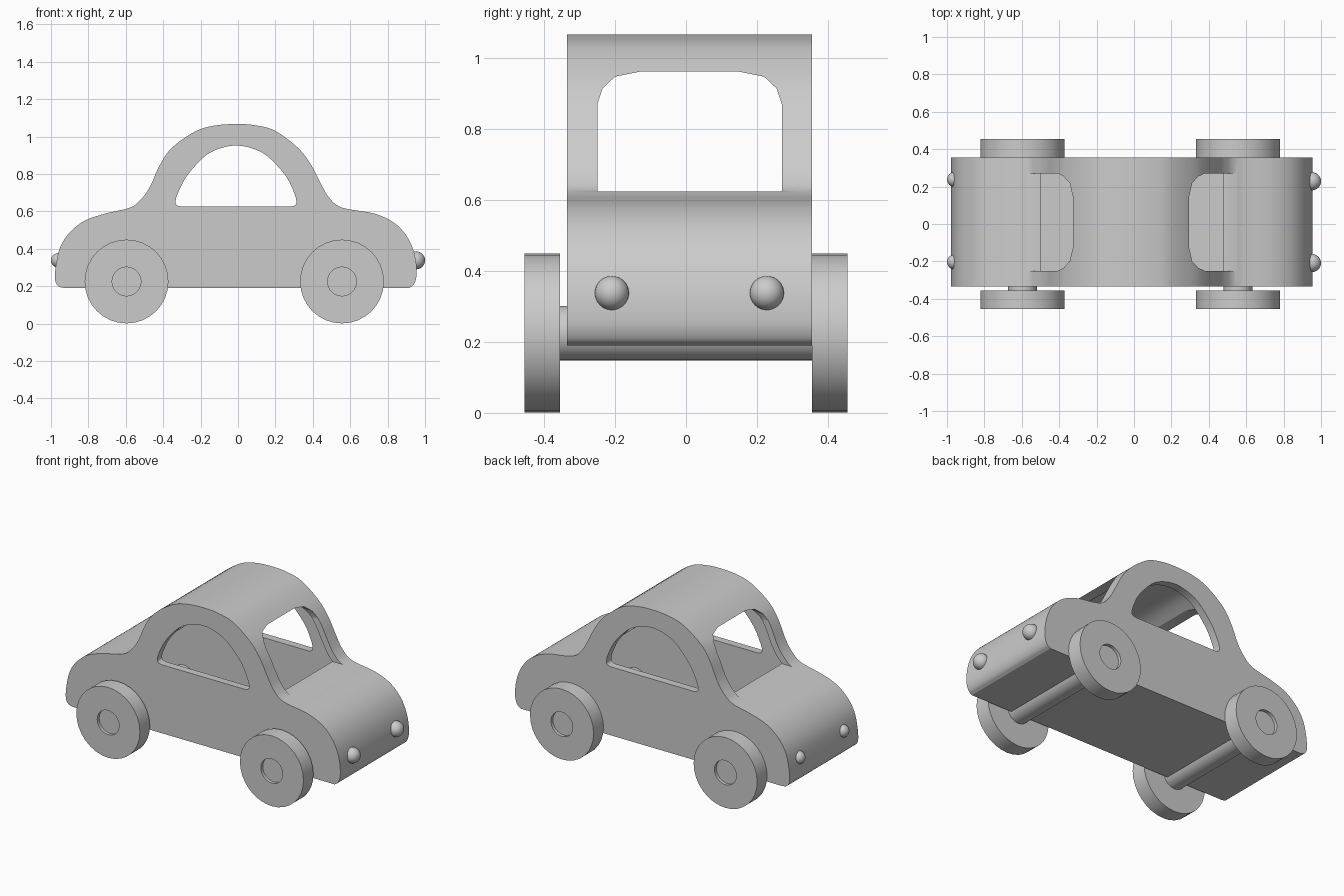
import bpy, bmesh, math
from mathutils import Vector

if "Cube" in bpy.data.objects:
    bpy.data.objects.remove(bpy.data.objects["Cube"])


def smooth_curve(pts, steps=5):
    """Catmull-Rom through an open list of 2D points."""
    p = [Vector(q) for q in pts]
    p = [2 * p[0] - p[1]] + p + [2 * p[-1] - p[-2]]
    out = []
    for i in range(1, len(p) - 2):
        a, b, c, d = p[i - 1:i + 3]
        for k in range(steps):
            t = k / steps
            out.append(0.5 * (2 * b + (c - a) * t + (2 * a - 5 * b + 4 * c - d) * t * t
                              + (3 * b - a - 3 * c + d) * t ** 3))
    return out + [p[-2]]


def prism(name, outline, axis, lo, hi):
    """Extrude a 2D outline along the x or y axis."""
    bm = bmesh.new()
    vs = [bm.verts.new((u, lo, v) if axis == 'y' else (lo, u, v)) for u, v in outline]
    face = bm.faces.new(vs)
    ext = bmesh.ops.extrude_face_region(bm, geom=[face])
    move = (0, hi - lo, 0) if axis == 'y' else (hi - lo, 0, 0)
    bmesh.ops.translate(bm, vec=move,
                        verts=[g for g in ext['geom'] if isinstance(g, bmesh.types.BMVert)])
    bmesh.ops.recalc_face_normals(bm, faces=bm.faces)
    return finish(name, bm)


def finish(name, bm):
    mesh = bpy.data.meshes.new(name)
    bm.to_mesh(mesh)
    bm.free()
    ob = bpy.data.objects.new(name, mesh)
    bpy.context.collection.objects.link(ob)
    return ob


def shade(ob):
    bpy.ops.object.select_all(action='DESELECT')
    ob.select_set(True)
    bpy.context.view_layer.objects.active = ob
    bpy.ops.object.shade_smooth_by_angle(angle=math.radians(30))


def cut(ob, cutter):
    mod = ob.modifiers.new('cut', 'BOOLEAN')
    mod.operation = 'DIFFERENCE'
    mod.solver = 'EXACT'
    mod.object = cutter
    bpy.context.view_layer.objects.active = ob
    bpy.ops.object.modifier_apply(modifier=mod.name)
    bpy.data.objects.remove(cutter)


# Body side profile (x, z), from rear bottom over the roof to front bottom
profile = [(-.93, .19), (-.96, .2), (-.978, .235), (-.973, .315), (-.95, .41), (-.9, .487),
           (-.82, .55), (-.71, .588), (-.578, .62), (-.52, .663), (-.47, .733), (-.417, .85),
           (-.353, .94), (-.23, 1.027), (-.123, 1.059), (0, 1.067), (.1, 1.059), (.2, 1.03),
           (.32, .94), (.39, .85), (.44, .754), (.487, .674), (.556, .62), (.73, .588),
           (.84, .535), (.91, .455), (.947, .358), (.955, .262), (.94, .21), (.915, .19)]
body = prism('body', smooth_curve(profile), 'y', -.335, .355)

# Hollow interior, offset inwards from the profile
WALL = .042
inner = []
for i in range(3, len(profile) - 3):
    d = (Vector(profile[i + 1]) - Vector(profile[i - 1])).normalized()
    inner.append(Vector(profile[i]) + Vector((d.y, -d.x)) * WALL)
inner = [Vector((-.93, .235))] + smooth_curve(inner) + [Vector((.91, .235))]
cut(body, prism('interior', inner, 'y', -.287, .305))

# Side windows
arch = [(-.305, .626), (-.328, .634), (-.334, .655), (-.32, .7), (-.273, .79), (-.18, .893),
        (-.096, .937), (-.01, .952), (.075, .937), (.16, .893), (.255, .79), (.3, .7),
        (.312, .655), (.307, .634), (.285, .626)]
cut(body, prism('side_window_cut', smooth_curve(arch, 3), 'y', -1, 1))

# Windscreen and rear window
half = [(.26, .624), (.26, .87), (.245, .915), (.21, .948), (.14, .962)]
screen = [(.01 + y, z) for y, z in half] + [(.01 - y, z) for y, z in reversed(half)]
cut(body, prism('windscreen_cut', screen, 'x', -1.2, 1.2))
shade(body)

# Wheels with a centre hole, and axles ending inside it
R, HUB, ZC = .224, .077, .225
for end, x in (('rear', -.596), ('front', .556)):
    for side, y0 in (('right', -.455), ('left', .355)):
        bm = bmesh.new()
        ring = [bm.verts.new((r, y, 0)) for r, y in
                ((HUB, y0), (R, y0), (R, y0 + .1), (HUB, y0 + .1))]
        edges = [bm.edges.new((ring[i], ring[(i + 1) % 4])) for i in range(4)]
        bmesh.ops.spin(bm, geom=ring + edges, cent=(0, 0, 0), axis=(0, 1, 0),
                       angle=math.tau, steps=32, use_merge=True)
        bmesh.ops.remove_doubles(bm, verts=bm.verts, dist=1e-4)
        bmesh.ops.recalc_face_normals(bm, faces=bm.faces)
        wheel = finish(f'{end}_{side}_wheel', bm)
        wheel.location = (x, 0, ZC)
        shade(wheel)
    bpy.ops.mesh.primitive_cylinder_add(vertices=32, radius=HUB, depth=.87,
                                        location=(x, 0, ZC), rotation=(math.pi / 2, 0, 0))
    axle = bpy.context.object
    axle.name = f'{end}_axle'
    shade(axle)

# Headlights and tail lights
for name, x, r, ys in (('headlight', .952, .048, (-.209, .228)),
                       ('tail_light', -.961, .039, (-.203, .238))):
    for side, y in zip(('right', 'left'), ys):
        bpy.ops.mesh.primitive_uv_sphere_add(segments=32, ring_count=16, radius=r,
                                             location=(x, y, .338))
        lamp = bpy.context.object
        lamp.name = f'{side}_{name}'
        bpy.ops.object.shade_smooth()
